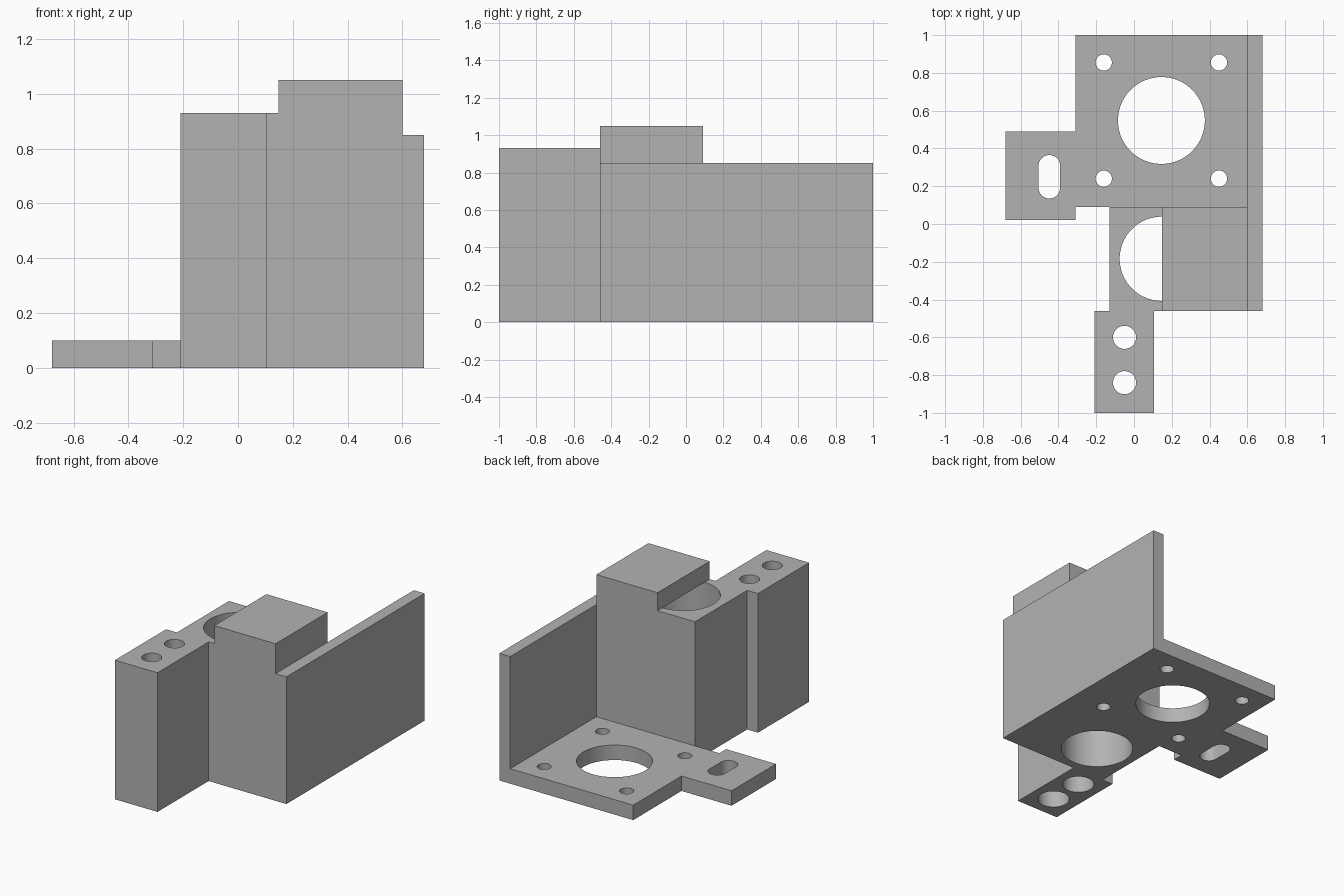
import bpy
import bmesh
from math import sin, cos, tau, copysign, radians

if "Cube" in bpy.data.objects:
    bpy.data.objects.remove(bpy.data.objects["Cube"], do_unlink=True)

grey = bpy.data.materials.new("plain grey")
grey.use_nodes = True
COLOUR = (0.45, 0.45, 0.45, 1)
grey.diffuse_color = COLOUR
grey.node_tree.nodes["Principled BSDF"].inputs["Base Color"].default_value = COLOUR


def prism(name, outline, z0, z1):
    """Extrude a flat outline from z0 up to z1."""
    bm = bmesh.new()
    base = bm.faces.new([bm.verts.new((x, y, z0)) for x, y in outline])
    top = bmesh.ops.extrude_face_region(bm, geom=[base])["geom"]
    verts = [v for v in top if isinstance(v, bmesh.types.BMVert)]
    bmesh.ops.translate(bm, verts=verts, vec=(0, 0, z1 - z0))
    bmesh.ops.recalc_face_normals(bm, faces=bm.faces)
    mesh = bpy.data.meshes.new(name)
    bm.to_mesh(mesh)
    bm.free()
    mesh.materials.append(grey)
    obj = bpy.data.objects.new(name, mesh)
    bpy.context.collection.objects.link(obj)
    return obj


def rect(x0, x1, y0, y1):
    return [(x0, y0), (x1, y0), (x1, y1), (x0, y1)]


def round_outline(x, y, r, stretch=0, n=64):
    """Circle, or a slot along y when stretch is the half length added."""
    angles = [tau * (i + 0.5) / n for i in range(n)]
    return [(x + r * cos(a), y + r * sin(a) + copysign(stretch, sin(a))) for a in angles]


def drill(obj, outline, z0=-0.1, z1=1.2):
    cutter = prism("cutter", outline, z0, z1)
    cutter.hide_render = True
    bpy.context.view_layer.objects.active = obj
    mod = obj.modifiers.new("hole", "BOOLEAN")
    mod.operation = "DIFFERENCE"
    mod.solver = "EXACT"
    mod.object = cutter
    bpy.ops.object.modifier_apply(modifier=mod.name)
    bpy.data.objects.remove(cutter, do_unlink=True)


FRONT, MIDDLE, BACK = -0.46, 0.09, 1.0
WALL_IN, WALL_OUT = 0.60, 0.68
THICK, BLOCK_TOP = 0.10, 0.93

# Base plate with the large opening and four corner screw holes
plate = prism("mounting_plate", rect(-0.31, WALL_IN, MIDDLE, BACK), 0, THICK)
drill(plate, round_outline(0.145, 0.548, 0.23))
for x in (-0.16, 0.45):
    for y in (0.24, 0.855):
        drill(plate, round_outline(x, y, 0.043))

# Side tab with a slot
tab = prism("slotted_tab", rect(-0.68, -0.31, 0.02, 0.49), 0, THICK)
drill(tab, round_outline(-0.448, 0.25, 0.057, 0.058))

# Tall wall along one side
wall = prism("side_wall", rect(WALL_IN, WALL_OUT, FRONT, BACK), 0, 0.85)

# Block with the vertical bore, half covered by a cap
block = prism("bearing_block", rect(-0.13, WALL_IN, FRONT, MIDDLE), 0, BLOCK_TOP)
drill(block, round_outline(0.147, -0.184, 0.223))
cap = prism("bore_cap", rect(0.147, WALL_IN, FRONT, MIDDLE), BLOCK_TOP, 1.05)

# Front lug with two bolt holes, widened from below
lug = prism("bolt_lug", rect(-0.21, 0.105, -1, FRONT), 0, BLOCK_TOP)
for y in (-0.60, -0.84):
    drill(lug, round_outline(-0.05, y, 0.061))
    drill(lug, round_outline(-0.05, y, 0.098), -0.1, 0.78)

# Smooth hole walls, crisp edges
bpy.ops.object.select_all(action="DESELECT")
for obj in (plate, tab, wall, block, cap, lug):
    obj.select_set(True)
bpy.context.view_layer.objects.active = plate
bpy.ops.object.shade_smooth_by_angle(angle=radians(30))
